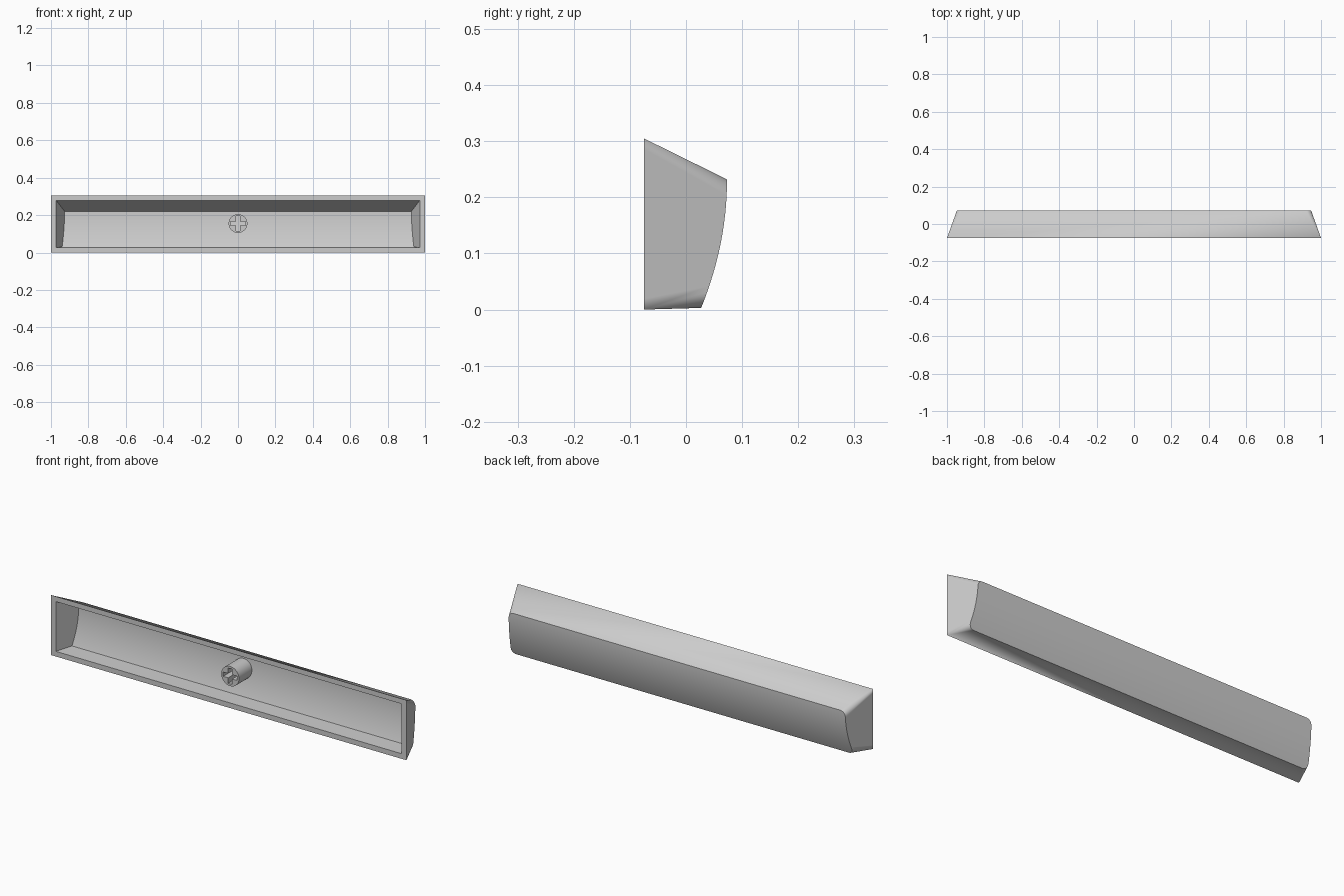
import bpy
import bmesh
from math import sin, cos, pi

cube = bpy.data.objects.get("Cube")
if cube:
    bpy.data.objects.remove(cube)

FRONT_Y = -0.075
ARC, SIDE = 8, 16

grey = bpy.data.materials.new("light_grey_plastic")
grey.use_nodes = True
grey.diffuse_color = (0.6, 0.6, 0.6, 1)
grey.node_tree.nodes["Principled BSDF"].inputs["Base Color"].default_value = (0.6, 0.6, 0.6, 1)


def finish(obj):
    """Give the part its colour and smooth its curved areas."""
    obj.data.materials.clear()
    obj.data.materials.append(grey)
    bpy.ops.object.select_all(action='DESELECT')
    obj.select_set(True)
    bpy.context.view_layer.objects.active = obj
    bpy.ops.object.shade_smooth_by_angle(angle=pi / 6)


def dish(z, offset):
    """Depth of the bowed back face at height z."""
    return 0.073 - 0.893 * (0.23 - z) ** 2 - offset


def half_profiles(width, taper, front_z, back_z, radius, offset):
    """Matching right-hand outlines of the front opening and the back face."""
    front, back = [], []
    low, high = front_z
    b_low, b_high = back_z
    outline = []
    for i in range(ARC + 1):
        t = i / ARC * pi / 2
        outline.append((radius * (1 - sin(t)), b_low + radius * (1 - cos(t)), low))
    for i in range(1, SIDE):
        f = i / SIDE
        z = b_low + radius + f * (b_high - b_low - 2 * radius)
        outline.append((0, z, low + f * (high - low)))
    for i in range(ARC + 1):
        t = i / ARC * pi / 2
        outline.append((radius * (1 - cos(t)), b_high - radius * (1 - sin(t)), high))
    for inset, z, z_front in outline:
        y = dish(z, offset)
        front.append((width, FRONT_Y, z_front))
        back.append((width - taper * (y - FRONT_Y) - inset, y, z))
    return front, back


def flip(p):
    return (-p[0], p[1], p[2])


bm = bmesh.new()
verts = {}


def face(*points):
    """Add a face, sharing vertices and dropping collapsed corners."""
    corners = []
    for p in points:
        key = tuple(round(c, 5) for c in p)
        if key not in verts:
            verts[key] = bm.verts.new(p)
        if verts[key] not in corners:
            corners.append(verts[key])
    if len(corners) > 2:
        bm.faces.new(corners)


def bridge(a, b):
    """Join two mirrored outlines with a band all the way round."""
    for i in range(len(a) - 1):
        quad = (a[i], a[i + 1], b[i + 1], b[i])
        face(*quad)
        face(*[flip(p) for p in quad])
    for i in (0, -1):
        face(flip(a[i]), a[i], b[i], flip(b[i]))


def cap(a):
    """Fill a mirrored outline with horizontal strips."""
    for i in range(len(a) - 1):
        face(a[i], a[i + 1], flip(a[i + 1]), flip(a[i]))


# Hollow key shell: outer skin, cavity and flat rim
outer_front, outer_back = half_profiles(1.0, 0.36, (0, 0.305), (0.003, 0.232), 0.028, 0)
inner_front, inner_back = half_profiles(0.972, 0.375, (0.026, 0.279), (0.03, 0.22), 0, 0.028)
bridge(outer_front, outer_back)
cap(outer_back)
bridge(inner_front, inner_back)
cap(inner_back)
bridge(outer_front, inner_front)
bmesh.ops.recalc_face_normals(bm, faces=bm.faces)
mesh = bpy.data.meshes.new("key_shell")
bm.to_mesh(mesh)
bm.free()
shell = bpy.data.objects.new("key_shell", mesh)
bpy.context.collection.objects.link(shell)
finish(shell)

# Round mounting stem with a cross-shaped socket
circle = [(0.05 * cos(i * pi / 20), 0.05 * sin(i * pi / 20)) for i in range(40)]
a, b = 0.011, 0.039
cross = []
for c, s in ((1, 0), (0, 1), (-1, 0), (0, -1)):
    for x, y in ((b, -a), (b, a), (a, a)):
        cross.append((x * c - y * s, x * s + y * c))

curve = bpy.data.curves.new("mounting_stem", 'CURVE')
curve.dimensions = '2D'
curve.fill_mode = 'BOTH'
curve.extrude = 0.056
for points in (circle, cross):
    spline = curve.splines.new('POLY')
    spline.points.add(len(points) - 1)
    for point, (x, y) in zip(spline.points, points):
        point.co = (x, y, 0, 1)
    spline.use_cyclic_u = True
stem = bpy.data.objects.new("mounting_stem", curve)
stem.location = (0, -0.007, 0.155)
stem.rotation_euler = (pi / 2, 0, 0)
bpy.context.collection.objects.link(stem)
bpy.ops.object.select_all(action='DESELECT')
stem.select_set(True)
bpy.context.view_layer.objects.active = stem
bpy.ops.object.convert(target='MESH')
stem = bpy.context.view_layer.objects.active

# Weld the stem walls to its end faces
bm = bmesh.new()
bm.from_mesh(stem.data)
bmesh.ops.remove_doubles(bm, verts=bm.verts, dist=0.0001)
bmesh.ops.recalc_face_normals(bm, faces=bm.faces)
bm.to_mesh(stem.data)
bm.free()
finish(stem)
